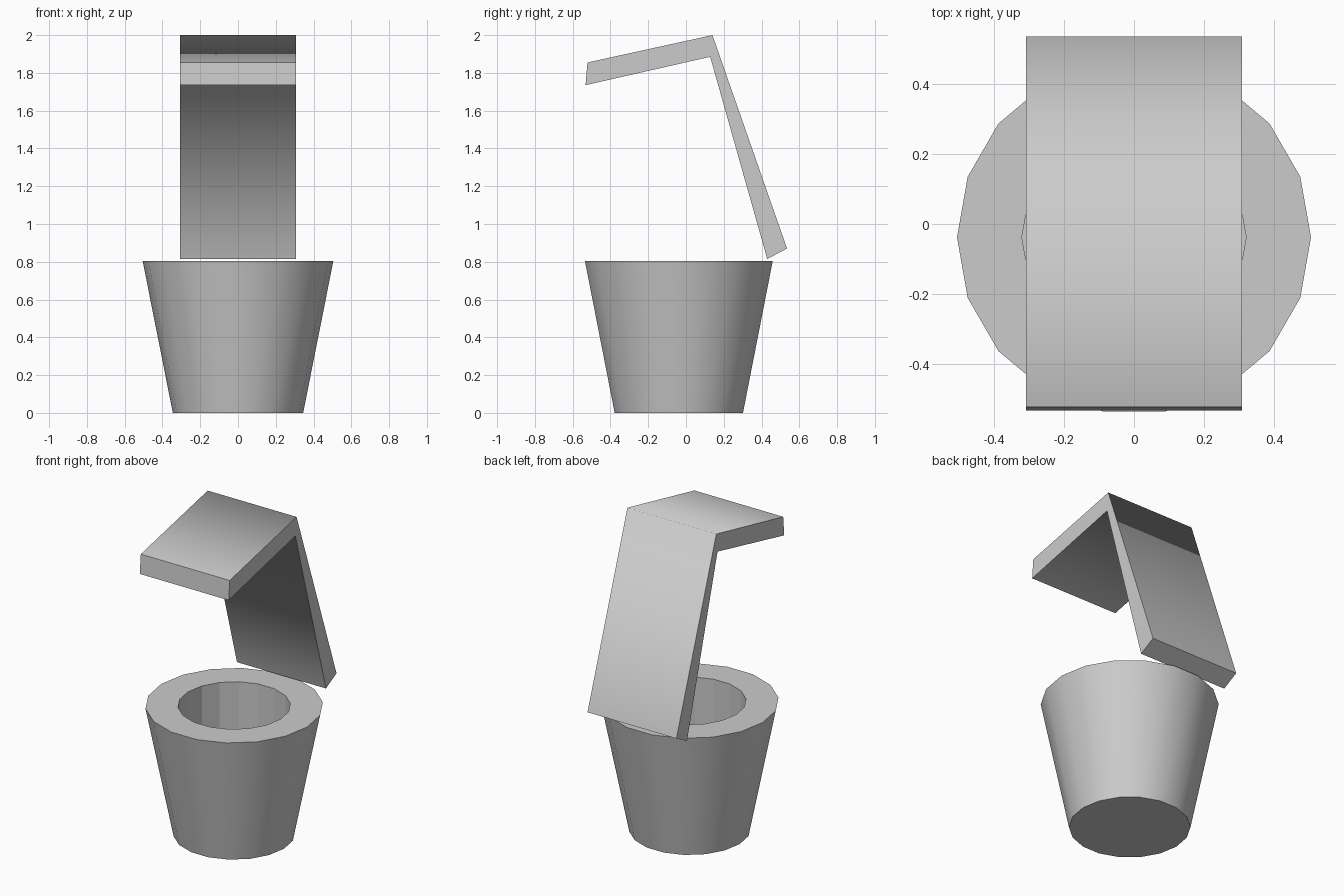
import bpy, bmesh
from math import cos, sin, pi

if "Cube" in bpy.data.objects:
    bpy.data.objects.remove(bpy.data.objects["Cube"])

SIDES = 18


def make_object(name, bm):
    bmesh.ops.recalc_face_normals(bm, faces=bm.faces[:])
    mesh = bpy.data.meshes.new(name)
    bm.to_mesh(mesh)
    bm.free()
    obj = bpy.data.objects.new(name, mesh)
    bpy.context.collection.objects.link(obj)
    return obj


# Tapered pot with a straight-walled recess
bm = bmesh.new()


def ring(radius, z):
    return [bm.verts.new((radius * cos(2 * pi * i / SIDES),
                          radius * sin(2 * pi * i / SIDES), z))
            for i in range(SIDES)]


rings = [ring(r, z) for r, z in
         [(0.345, 0), (0.505, 0.805), (0.32, 0.805), (0.32, 0.2)]]
for level, (lower, upper) in enumerate(zip(rings, rings[1:])):
    for i in range(SIDES):
        j = (i + 1) % SIDES
        face = bm.faces.new((lower[i], lower[j], upper[j], upper[i]))
        face.smooth = level == 0
bm.faces.new(rings[0])
bm.faces.new(rings[-1])
for edge in bm.edges:
    edge.smooth = all(f.smooth for f in edge.link_faces)
pot = make_object("pot", bm)
pot.location.y = -0.038

# Bent panel: side profile (y, z) extruded across x
profile = [(0.14, 2.0), (0.535, 0.87), (0.43, 0.815),
           (0.128, 1.885), (-0.532, 1.735), (-0.522, 1.855)]
bm = bmesh.new()
left, right = [[bm.verts.new((x, y, z)) for y, z in profile]
               for x in (-0.308, 0.308)]
for i in range(6):
    j = (i + 1) % 6
    face = bm.faces.new((left[i], left[j], right[j], right[i]))
    face.smooth = i not in (1, 4)
# Side walls split at the fold
for side in (left, right):
    bm.faces.new(side[0:4])
    bm.faces.new([side[0]] + side[3:6])
for edge in bm.edges:
    edge.smooth = all(f.smooth for f in edge.link_faces)
make_object("bent_panel", bm)
